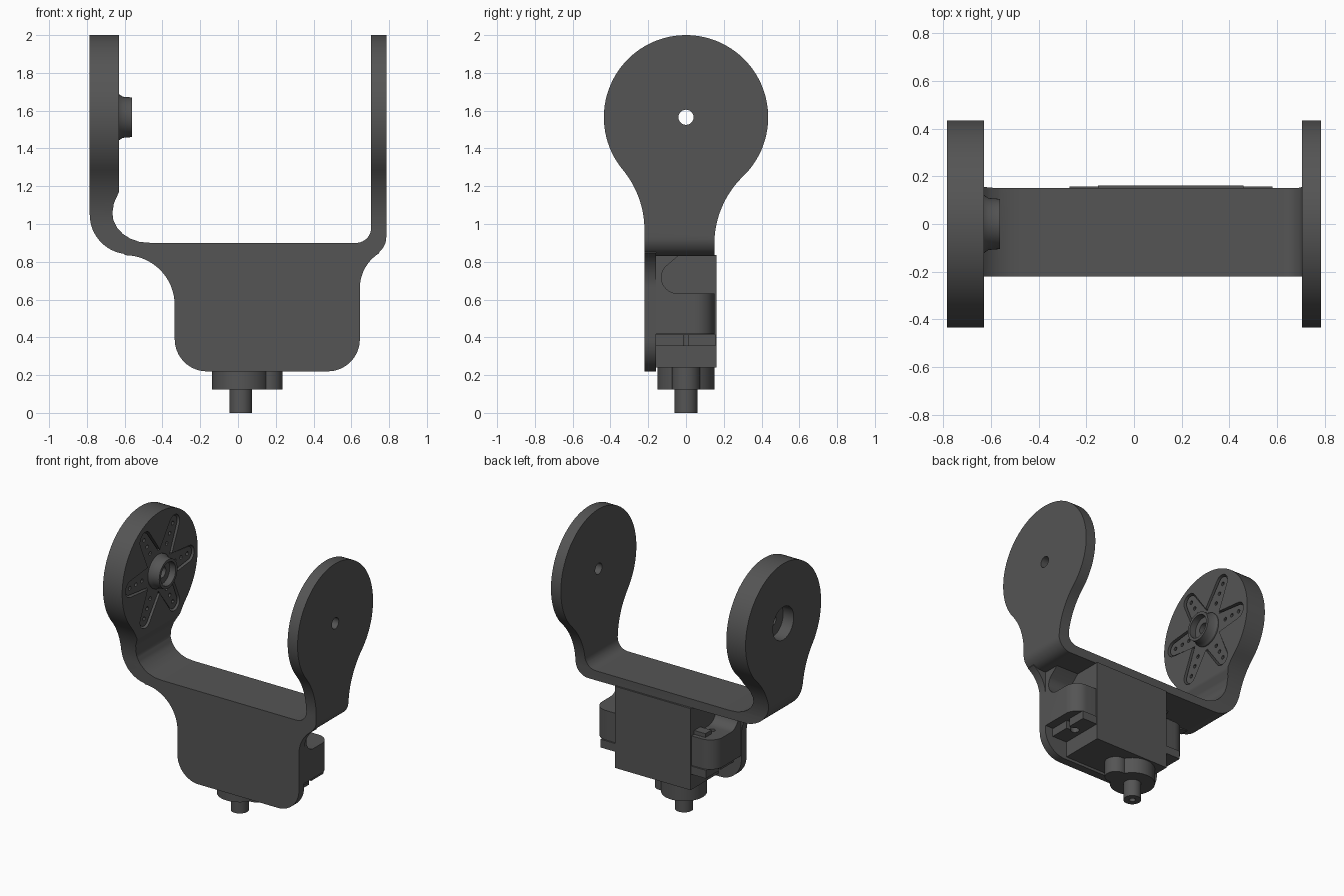
import bpy, bmesh
from math import sin, cos, pi, radians

if "Cube" in bpy.data.objects:
    bpy.data.objects.remove(bpy.data.objects["Cube"])


def arc(cx, cy, r, a0, a1, n=16):
    return [(cx + r * cos(radians(a0 + (a1 - a0) * i / n)),
             cy + r * sin(radians(a0 + (a1 - a0) * i / n))) for i in range(n + 1)]


def circle(cx, cy, r, n=40):
    return arc(cx, cy, r, 0, 360, n)[:-1]


def rect(x0, y0, x1, y1):
    return [(x0, y0), (x1, y0), (x1, y1), (x0, y1)]


def place(axis, a, b, d):
    return {'x': (d, a, b), 'y': (a, d, b), 'z': (a, b, d)}[axis]


def finish(name, bm):
    bmesh.ops.recalc_face_normals(bm, faces=bm.faces)
    me = bpy.data.meshes.new(name)
    bm.to_mesh(me)
    bm.free()
    ob = bpy.data.objects.new(name, me)
    bpy.context.collection.objects.link(ob)
    return ob


def prism(name, outlines, axis, lo, hi):
    """Extrude one or several outlines along an axis."""
    bm = bmesh.new()
    for pts in outlines:
        a = [bm.verts.new(place(axis, p, q, lo)) for p, q in pts]
        b = [bm.verts.new(place(axis, p, q, hi)) for p, q in pts]
        bm.faces.new(a)
        bm.faces.new(b)
        for i in range(len(pts)):
            j = (i + 1) % len(pts)
            bm.faces.new((a[i], a[j], b[j], b[i]))
    return finish(name, bm)


def ring(name, profile, axis, cx, cy, n=48):
    """Revolve a closed (radius, depth) profile around an axis."""
    bm = bmesh.new()
    rows = [[bm.verts.new(place(axis, cx + r * cos(2 * pi * k / n), cy + r * sin(2 * pi * k / n), d))
             for r, d in profile] for k in range(n)]
    for k in range(n):
        r0, r1 = rows[k], rows[(k + 1) % n]
        for i in range(len(profile)):
            j = (i + 1) % len(profile)
            bm.faces.new((r0[i], r0[j], r1[j], r1[i]))
    return finish(name, bm)


def combine(ob, other, op):
    m = ob.modifiers.new(op, 'BOOLEAN')
    m.operation, m.solver, m.object = op, 'EXACT', other
    bpy.context.view_layer.objects.active = ob
    bpy.ops.object.modifier_apply(modifier=m.name)
    bpy.data.objects.remove(other)


def star(tip_at, tip_r, valley):
    pts = []
    for k in range(6):
        a = 60 * k
        pts += arc(tip_at * cos(radians(a)), HZ + tip_at * sin(radians(a)), tip_r, a - 85, a + 85, 10)
        pts.append((valley * cos(radians(a + 30)), HZ + valley * sin(radians(a + 30))))
    return pts


HZ = 1.565   # pivot height
MX = 0.155   # middle of the motor in x

# U-shaped bracket: front profile trimmed by the paddle-shaped side profile
u_shape = ([(-.785, 2.1)] + arc(-.575, 1.05, .21, 180, 270) + arc(.685, .93, .1, 270, 360, 10)
           + [(.785, 2.1), (.705, 2.1)] + arc(.625, .98, .08, 0, -90, 10)
           + [(-.46, .9), (-.52, .905), (-.57, .922), (-.61, .948), (-.64, .98), (-.66, 1.02),
              (-.665, 1.06), (-.657, 1.11), (-.63, 1.17), (-.63, 2.1)])
bracket = prism("bracket", [u_shape], 'y', -.6, .6)
paddle = ([(-.22, .7), (.15, .7)] + arc(.65, .893, .5, 180, 134.05)
          + arc(0, HZ, .435, -45.95, 219.64, 72)[1:-1]
          + arc(-.72, .9685, .5, 39.64, 0))
combine(bracket, prism("paddle_cutter", [paddle], 'x', -1, 1), 'INTERSECT')

# front plate
plate = (arc(-.6, .57, .265, 0, 90) + [(-.6, .88), (.74, .88)]
         + arc(.865, .66, .22, 122, 180, 10)
         + arc(.475, .39, .17, 0, -90) + arc(-.165, .39, .17, 270, 180))
combine(bracket, prism("plate", [plate], 'y', -.219, -.16), 'UNION')

# pivot hole, horn seat and star recess
combine(bracket, prism("pivot_cutter", [circle(0, HZ, .04)], 'x', .6, .9), 'DIFFERENCE')
combine(bracket, prism("seat_cutter", [circle(0, HZ, .12)], 'x', -.9, -.5), 'DIFFERENCE')
combine(bracket, prism("star_cutter", [star(.335, .06, .16)], 'x', -.68, -.5), 'DIFFERENCE')

# six-armed horn with screw holes, and its hub
horn = prism("horn", [star(.335, .048, .147)], 'x', -.69, -.642)
holes = [circle(r * cos(k * pi / 3), HZ + r * sin(k * pi / 3), .014, 12)
         for k in range(6) for r in (.19, .26, .33)]
combine(horn, prism("hole_cutter", holes + [circle(0, HZ, .11)], 'x', -.75, -.6), 'DIFFERENCE')
ring("horn_hub", [(.04, -.70), (.122, -.70), (.122, -.63), (.109, -.61), (.105, -.562),
                  (.085, -.562), (.085, -.61), (.04, -.61)], 'x', 0, HZ)

# motor body
prism("motor_body", [rect(MX - .305, -.165, MX + .305, .162)], 'z', .24, .835)

# mirrored side parts: mounting tabs and support blocks
for side, s in (("left", -1), ("right", 1)):
    def mir(pts):
        return [(MX + s * x, y) for x, y in pts]
    tab = prism(side + "_tab", [mir(rect(.30, -.16, .425, .157))], 'z', .355, .415)
    combine(tab, prism("slot_cutter", [mir(circle(.365, 0, .03, 20))], 'z', .3, .5), 'DIFFERENCE')
    combine(tab, prism("slit_cutter", [mir(rect(.37, -.014, .5, .014))], 'z', .3, .5), 'DIFFERENCE')
    block = prism(side + "_block", [mir([(.30, -.17), (.487, -.17)] + arc(.387, .05, .1, 0, 90, 12)
                                        + [(.30, .15)])], 'z', .417, .85)
    opening = [(.3, .632), (.3, .9), (-.04, .9), (-.04, .832)] + arc(-.045, .717, .085, 140, 270, 12)
    combine(block, prism("opening_cutter", [opening], 'x', -2, 2), 'DIFFERENCE')
    combine(block, prism("screw_cutter", [mir(circle(.365, 0, .022, 16))], 'z', .3, .7), 'DIFFERENCE')

# cable clip on the left block
prism("cable_clip", [rect(-.24, .05, -.15, .12)], 'z', .625, .66)

# gear housing and output shaft
prism("gear_housing", [circle(.015, 0, .152, 56)], 'z', .125, .25)
prism("idler_housing", [circle(.16, 0, .075)], 'z', .125, .25)
ring("output_shaft", [(.022, .08), (.022, 0), (.06, 0), (.06, .14), (.005, .14), (.005, .08)],
     'z', .015, 0, 40)

# dark finish; smooth the curved faces, keep the edges sharp
dark = bpy.data.materials.new("dark_grey")
dark.diffuse_color = (.09, .09, .09, 1)
dark.use_nodes = True
dark.node_tree.nodes["Principled BSDF"].inputs["Base Color"].default_value = dark.diffuse_color
for ob in bpy.context.collection.objects:
    ob.data.materials.clear()
    ob.data.materials.append(dark)
bpy.ops.object.select_all(action='SELECT')
bpy.context.view_layer.objects.active = bracket
bpy.ops.object.shade_smooth_by_angle(angle=radians(30))
